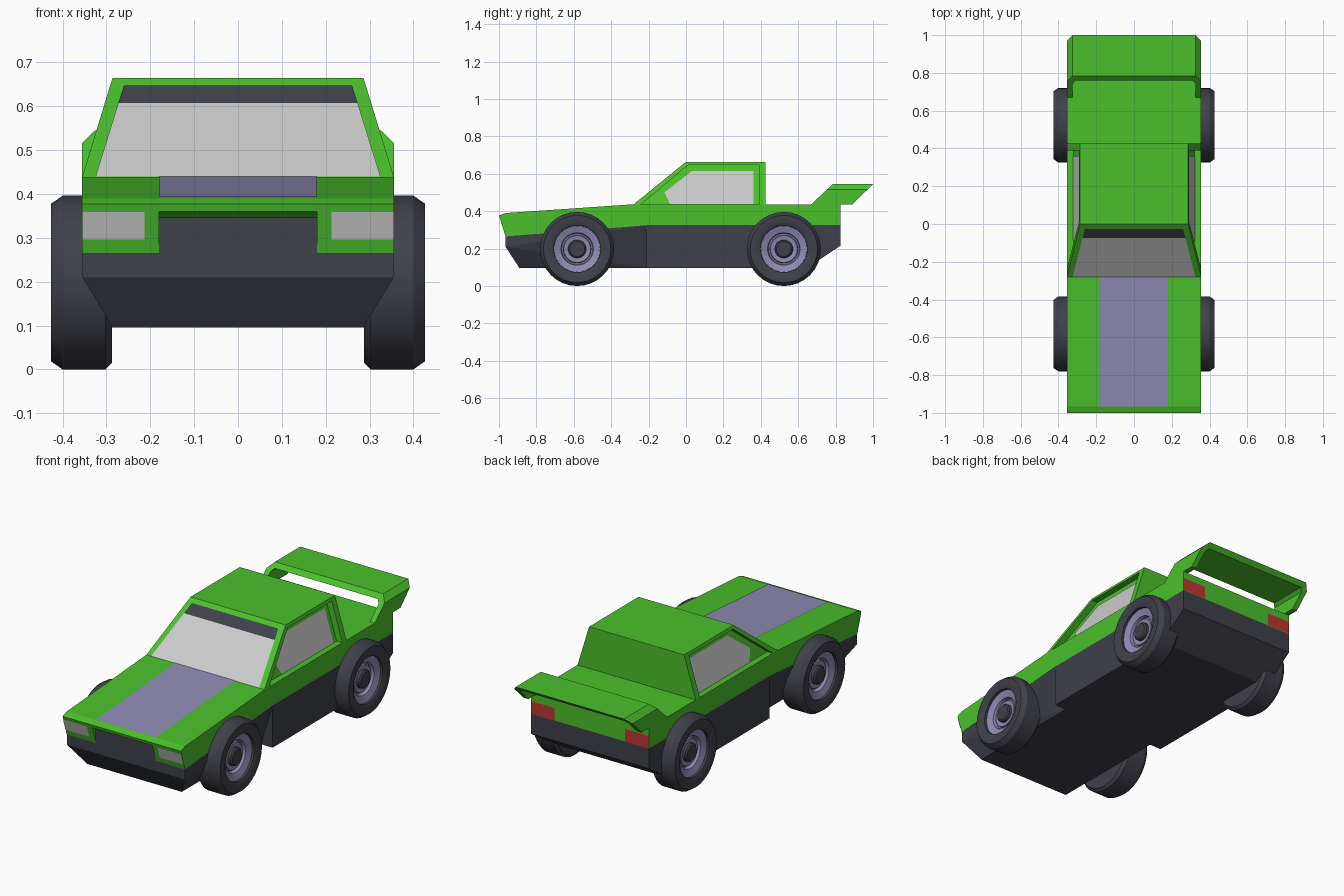
import bpy, bmesh, math
from mathutils import Vector

if "Cube" in bpy.data.objects:
    bpy.data.objects.remove(bpy.data.objects["Cube"])

COLORS = {"green": (0.07, 0.53, 0.025), "dark": (0.05, 0.052, 0.068),
          "purple": (0.28, 0.26, 0.46), "red": (0.52, 0.035, 0.035)}
MATS = {}
for key, rgb in COLORS.items():
    MATS[key] = bpy.data.materials.new(key)
    MATS[key].diffuse_color = (*rgb, 1)


def make(name, verts, faces, color=None, fix=True):
    me = bpy.data.meshes.new(name)
    me.from_pydata([tuple(v) for v in verts], [], faces)
    bm = bmesh.new()
    bm.from_mesh(me)
    bmesh.ops.remove_doubles(bm, verts=bm.verts, dist=1e-5)
    if fix:
        bmesh.ops.recalc_face_normals(bm, faces=bm.faces)
    bm.to_mesh(me)
    bm.free()
    ob = bpy.data.objects.new(name, me)
    bpy.context.collection.objects.link(ob)
    if color:
        me.materials.append(MATS[color])
    return ob


def prism(name, left, right, color, fan=False, caps=True):
    """Bridge two matching outlines of 3D points and cap the ends."""
    n = len(left)
    faces = [(i, (i + 1) % n, (i + 1) % n + n, i + n) for i in range(n)]
    if fan:
        for o in (0, n):
            faces += [(o, o + i, o + i + 1) for i in range(1, n - 1)]
    elif caps:
        faces += [tuple(range(n)), tuple(range(n, 2 * n))]
    return make(name, list(left) + list(right), faces, color)


def extrude_x(name, yz, x0, x1, color):
    return prism(name, [(x0, y, z) for y, z in yz], [(x1, y, z) for y, z in yz], color)


def panel(name, pts, out, color=None, off=0.003):
    """Thin flat panel lying just above a surface."""
    pts = [Vector(p) for p in pts]
    nrm = (pts[1] - pts[0]).cross(pts[2] - pts[0]).normalized()
    if nrm.dot(Vector(out)) < 0:
        nrm, pts = -nrm, pts[::-1]
    return make(name, [p + nrm * off for p in pts], [tuple(range(len(pts)))], color, False)


def trapezoid(z0, x0, z1, x1, y_of):
    return [(-x0, y_of(z0), z0), (x0, y_of(z0), z0), (x1, y_of(z1), z1), (-x1, y_of(z1), z1)]


W, DECK, ROOF = 0.356, 0.437, 0.664

# Painted body
extrude_x("body", [(-.965, .265), (-.965, .39), (-.28, DECK), (.825, DECK),
                   (.825, .325), (-.21, .325)], -W, W, "green")

# Nose with grille opening
nose = [(-.965, .39), (-1, .377), (-.965, .265)]
for side, a, b in (("left", -W, -.18), ("right", .18, W)):
    extrude_x("nose_" + side, nose, a, b, "green")
extrude_x("nose_bridge", [(-.965, .39), (-1, .377), (-.995, .36), (-.965, .345)], -.18, .18, "green")
panel("grille", trapezoid(.265, .18, .35, .18, lambda z: -.965), (0, -1, 0), "dark")

# Dark lower body: tapered front and straight rear
front = [(.355, -.965, .21), (.285, -.89, .095), (.285, -.21, .095),
         (.355, -.21, .325), (.355, -.965, .265)]
prism("front_chassis", front, [(-x, y, z) for x, y, z in front], "dark", fan=True)
extrude_x("rear_chassis", [(-.21, .325), (-.21, .095), (.645, .095), (.825, .215), (.825, .325)],
          -W, W, "dark")

# Cabin shell
outer = [(-.28, DECK), (0, ROOF), (.425, ROOF), (.425, DECK)]
inner = [(-.24, DECK), (.012, .647), (.39, .647), (.39, DECK)]
glass = [(-.085, DECK), (-.115, .5), (.03, .613), (.36, .613), (.36, DECK)]


def on_side(s, yz, depth=0.0):
    return [(s * (W - (z - DECK) * .307 - depth), y, z) for y, z in yz]


prism("cabin", on_side(-1, outer), on_side(1, outer), "green", caps=False)

# Recessed side windows
for side, s in (("left", -1), ("right", 1)):
    verts = on_side(s, outer) + on_side(s, inner) + on_side(s, inner, .035)
    faces = [(i + o, i + 1 + o, i + 5 + o, i + 4 + o) for o in (0, 4) for i in range(3)]
    make("window_frame_" + side, verts, faces + [(8, 9, 10, 11)], "green")
    panel("side_window_" + side, on_side(s, glass, .035), (s, 0, 0))


# Windscreen and sun strip
def slope(z):
    return -.28 + (z - DECK) / (ROOF - DECK) * .28


panel("windscreen", trapezoid(DECK, .325, .605, .273, slope), (0, -1, 1))
panel("sun_strip", trapezoid(.605, .273, .645, .26, slope), (0, -1, 1), "dark")

# Bonnet stripe
panel("bonnet_stripe", [(-.18, -.965, .39), (.18, -.965, .39), (.18, -.28, DECK), (-.18, -.28, DECK)],
      (0, 0, 1), "purple")


# Head and tail lights
def nose_y(z):
    return -.965 - (z - .265) / .112 * .035


for side, s in (("left", -1), ("right", 1)):
    a, b = s * .213, s * .355
    panel("headlight_" + side, [(a, nose_y(.297), .297), (b, nose_y(.297), .297),
                                (b, nose_y(.36), .36), (a, nose_y(.36), .36)], (0, -1, 0))
    panel("tail_light_" + side, [(a, .825, .325), (b, .825, .325), (b, .825, .395), (a, .825, .395)],
          (0, 1, 0), "red")

# Rear wing: arch section, sheared backwards
half = [(.356, DECK), (.356, .515), (.326, .545)]
half_in = [(.31, .522), (.326, .506), (.326, DECK)]
arch = half + [(-x, z) for x, z in half[::-1]] + [(-x, z) for x, z in half_in[::-1]] + half_in
prism("rear_wing", [(x, .67 + (z - DECK) * 1.06, z) for x, z in arch],
      [(x, .89 + (z - DECK) * 1.02, z) for x, z in arch], "green")


# Wheels
def lathe(name, profile, s, y, color, seg=32):
    n = len(profile)
    verts = [(s * x, y + r * math.cos(2 * math.pi * k / seg), .198 + r * math.sin(2 * math.pi * k / seg))
             for k in range(seg) for x, r in profile]
    faces = [(k * n + i, k * n + i + 1, (k + 1) % seg * n + i + 1, (k + 1) % seg * n + i)
             for k in range(seg) for i in range(n - 1)]
    # close the ends so that normals point outwards
    faces += [tuple(k * n for k in range(seg)), tuple(k * n + n - 1 for k in range(seg))]
    ob = make(name, verts, faces, color)
    bpy.context.view_layer.objects.active = ob
    ob.select_set(True)
    bpy.ops.object.shade_smooth_by_angle(angle=math.radians(30))
    ob.select_set(False)


tyre = [(.287, .183), (.302, .198), (.4, .198), (.426, .18), (.426, .14), (.418, .125), (.36, .125)]
rim = [(.355, .124), (.405, .124), (.392, .087), (.37, .083), (.37, .076), (.385, .072), (.38, .05)]
hub = [(.36, .05), (.395, .048), (.402, .04)]
for end, y in (("front", -.582), ("rear", .523)):
    for side, s in (("left", -1), ("right", 1)):
        tag = f"{end}_{side}"
        lathe("tyre_" + tag, tyre, s, y, "dark")
        lathe("rim_" + tag, rim, s, y, "purple")
        lathe("hub_" + tag, hub, s, y, "dark")

for m in bpy.data.materials:
    if m.users and not m.is_grease_pencil:
        m.use_nodes = True
        m.node_tree.nodes["Principled BSDF"].inputs["Base Color"].default_value = m.diffuse_color
